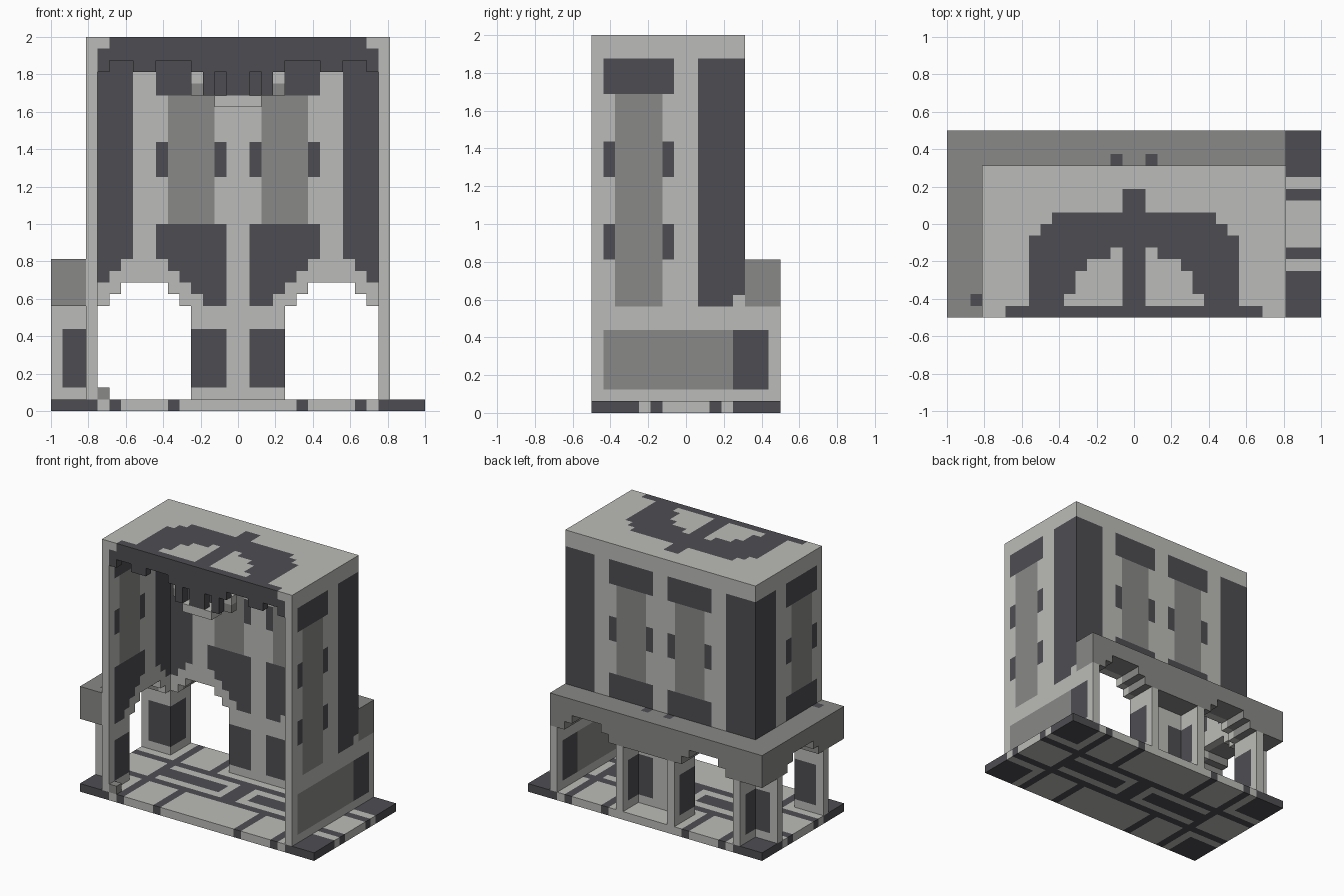
import bpy, bmesh

cube = bpy.data.objects.get("Cube")
if cube:
    bpy.data.objects.remove(cube, do_unlink=True)

UNIT = 1 / 16
LIGHT, GREY, DARK = 0, 1, 2


def make_material(name, rgb):
    mat = bpy.data.materials.new(name)
    mat.use_nodes = True
    mat.diffuse_color = (*rgb, 1)
    bsdf = next(n for n in mat.node_tree.nodes if n.type == "BSDF_PRINCIPLED")
    bsdf.inputs["Base Color"].default_value = (*rgb, 1)
    return mat


MATERIALS = [
    make_material("light stone", (0.50, 0.50, 0.48)),
    make_material("grey stone", (0.25, 0.25, 0.243)),
    make_material("dark stone", (0.076, 0.075, 0.084)),
]


def block(cells, xs, ys, zs, colour):
    """Fill a box of cells; colour is an index or a rule giving one (None = empty)."""
    for i in xs:
        for j in ys:
            for k in zs:
                c = colour(i, j, k) if callable(colour) else colour
                if c is not None:
                    cells[i, j, k] = c


def build(name, cells):
    """Turn cells into one mesh holding only the outer faces."""
    bm = bmesh.new()
    verts = {}

    def corner(p):
        if p not in verts:
            verts[p] = bm.verts.new((p[0] * UNIT - 1, p[1] * UNIT - 0.5, p[2] * UNIT))
        return verts[p]

    for cell, colour in cells.items():
        for axis in range(3):
            for side in (0, 1):
                near = list(cell)
                near[axis] += 2 * side - 1
                if tuple(near) in cells:
                    continue
                ring = []
                for a, b in ((0, 0), (1, 0), (1, 1), (0, 1)):
                    p = list(cell)
                    p[axis] += side
                    p[(axis + 1) % 3] += a
                    p[(axis + 2) % 3] += b
                    ring.append(corner(tuple(p)))
                face = bm.faces.new(ring if side else ring[::-1])
                face.material_index = colour
    mesh = bpy.data.meshes.new(name)
    bm.to_mesh(mesh)
    bm.free()
    for mat in MATERIALS:
        mesh.materials.append(mat)
    bpy.context.scene.collection.objects.link(bpy.data.objects.new(name, mesh))


def across(i):
    """Cells away from the middle in x."""
    return i - 16 if i >= 16 else 15 - i


def is_open(u, k):
    """Stepped arch opening, u cells from the pier centre."""
    if not 4 <= u <= 11:
        return False
    return k < 9 + min(u - 4, 11 - u, 2)


def upper_panel(u, k):
    """Tall panel with a dark head and side tabs."""
    if 1 <= u <= 6 and 27 <= k < 30:
        return DARK
    if u in (1, 6) and 20 <= k < 23:
        return DARK
    if 2 <= u <= 5 and 16 <= k < 27:
        return GREY
    return LIGHT


def arched_wall(u, k):
    if is_open(u, k):
        return None
    if u >= 9 and 22 - u <= k < 30:
        return DARK
    if 1 <= u <= 6 and max(9, 7 + u) <= k < 16:
        return DARK
    if (1 <= u <= 3 or u == 12) and 2 <= k < 7:
        return DARK
    return upper_panel(u, k)


def solid_wall(i, j, k):
    if j >= 9 and (10 if j == 12 else 9) <= k < 30:
        return DARK
    if 2 <= k < 7 and 1 <= j <= 14:
        return GREY if j < 12 else DARK
    if j in (1, 6) and 13 <= k < 16:
        return DARK
    if 2 <= j <= 5 and 9 <= k < 27:
        return GREY
    return upper_panel(j, k)


def floor_colour(i, j, k):
    u, v = across(i), (j - 8 if j >= 8 else 7 - j)
    if u >= 12 and v >= 4:
        return DARK                                # corner slabs
    if u >= 11 and v >= 3:
        return LIGHT                               # corner border
    if u == 10 or v == 2 or (u == 5 and v >= 3):
        return DARK                                # joints
    if v < 2 and (u == 0 or (v == 0 and 2 <= u < 10)):
        return DARK                                # middle inlays
    return LIGHT


def roof_colour(i, j, k):
    u = across(i)
    reach = 11 if j == 0 else 9 if j < 7 else 8 if j < 8 else 7 if j < 9 else 1 if j < 11 else 0
    hole = {1: 5, 2: 4, 3: 4, 4: 3, 5: 1}.get(j, 0)
    return LIGHT if u >= reach or 1 <= u <= hole else DARK


# Floor
floor = {}
block(floor, range(32), range(16), [0], floor_colour)
build("floor", floor)

# Walls
back = {}
block(back, range(4, 28), [12], range(1, 31), lambda i, j, k: arched_wall(across(i), k))
build("back_wall", back)
left = {}
block(left, [3], range(13), range(1, 31), lambda i, j, k: arched_wall(j, k))
build("arched_side_wall", left)
right = {}
block(right, [28], range(13), range(1, 31), solid_wall)
block(right, [28], range(13, 16), range(1, 9), solid_wall)
build("solid_side_wall", right)

# Roof
roof = {}
block(roof, range(3, 29), range(13), [31], roof_colour)
build("roof", roof)

# Buttress fins under the gallery
fins = {}
for column in (3, 12, 19):
    block(fins, [column], range(13, 16), range(1, 9),
          lambda i, j, k: DARK if j < 15 and 2 <= k < 7 else LIGHT)
for row in (3, 12):
    block(fins, range(3), [row], range(1, 9),
          lambda i, j, k: DARK if i > 0 and 2 <= k < 7 else LIGHT)
build("buttress_fins", fins)

# Gallery around the back and one side
gallery = {}
block(gallery, range(29), range(13, 16), range(9, 13),
      lambda i, j, k: None if is_open(across(i), k) else GREY)
block(gallery, range(3), range(13), range(9, 13),
      lambda i, j, k: None if is_open(j, k) else GREY)
for spot in ((14, 13, 12), (17, 13, 12), (2, 1, 12)):
    gallery[spot] = DARK
build("gallery", gallery)

# Front valance with stepped lower edge
VALANCE_BOTTOM = (27, 29, 27, 29, 30, 30, 30, 29, 29, 30, 30, 29)
valance = {}
block(valance, range(4, 28), [0], range(27, 31),
      lambda i, j, k: DARK if k >= VALANCE_BOTTOM[across(i)] else None)
build("valance", valance)

# Hanging ornament and loose stone
ornament = {}
block(ornament, range(14, 18), range(2), [26], LIGHT)
for column in (12, 19):
    ornament[column, 1, 28] = LIGHT
    ornament[column, 1, 27] = GREY
build("hanging_ornament", ornament)
build("loose_stone", {(4, 0, 1): GREY})
